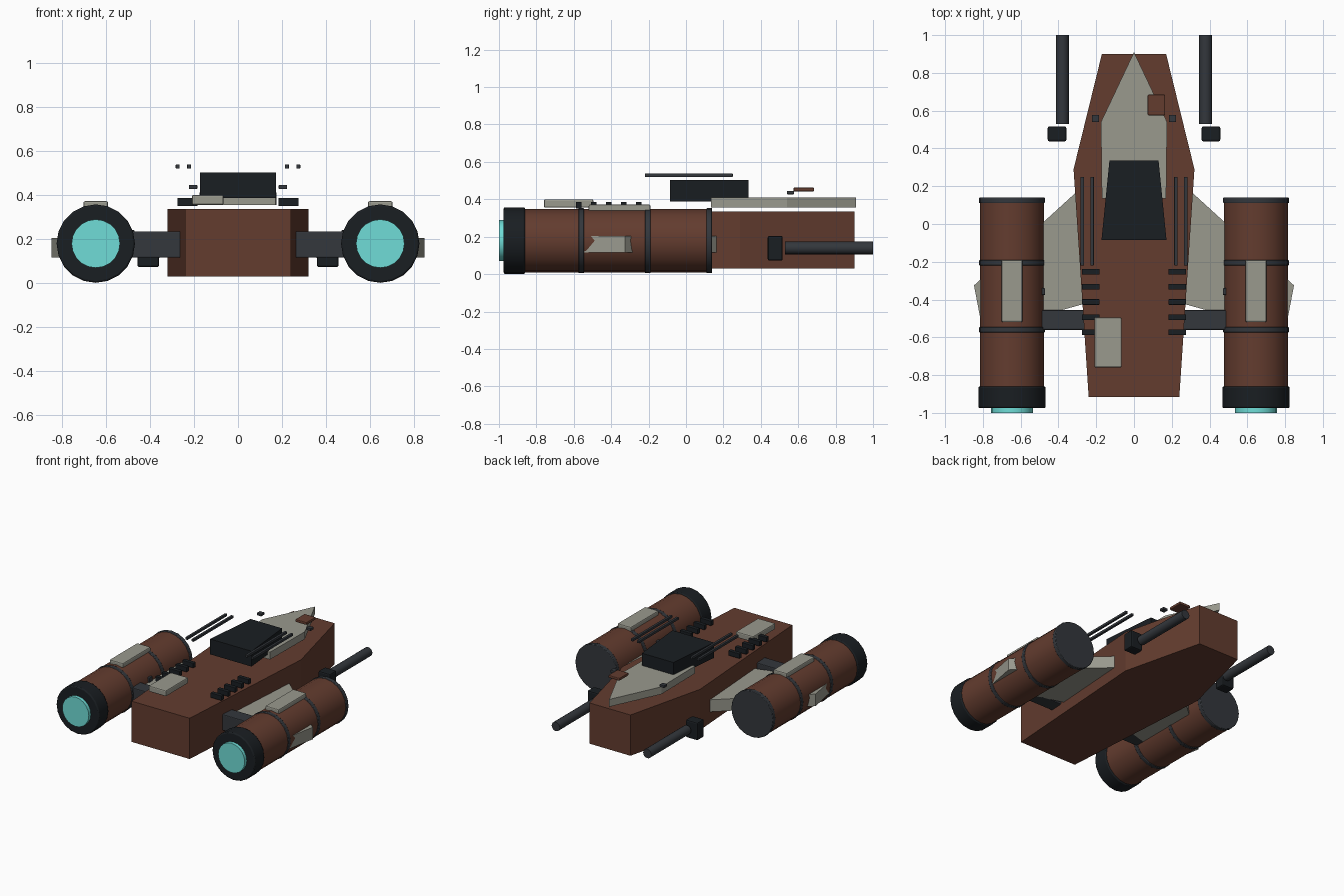
import bpy, bmesh, math

if "Cube" in bpy.data.objects:
    bpy.data.objects.remove(bpy.data.objects["Cube"])

def mat(name, c):
    m = bpy.data.materials.new(name)
    m.diffuse_color = (*c, 1)
    m.use_nodes = True
    m.node_tree.nodes["Principled BSDF"].inputs["Base Color"].default_value = m.diffuse_color
    return m

RUST = mat("rust", (0.125, 0.045, 0.028))
DARK = mat("dark", (0.010, 0.013, 0.016))
STEEL = mat("steel", (0.033, 0.038, 0.045))
PALE = mat("pale", (0.32, 0.32, 0.27))
GLOW = mat("glow", (0.16, 0.72, 0.68))

def finish(o, name, m, bevel=0):
    o.name = name
    o.data.materials.append(m)
    if bevel:
        b = o.modifiers.new("bevel", 'BEVEL')
        b.width, b.segments = bevel, 2
    return o

def box(name, m, x, y, z, bevel=0.0):
    """Box from (min, max) ranges."""
    bpy.ops.mesh.primitive_cube_add(size=1, location=[sum(r) / 2 for r in (x, y, z)])
    o = bpy.context.object
    o.scale = [abs(r[1] - r[0]) for r in (x, y, z)]
    bpy.ops.object.transform_apply(location=False, rotation=False, scale=True)
    return finish(o, name, m, bevel)

def tube(name, m, x, z, r, y0, y1, sides=20, bevel=0.0):
    """Cylinder lying along y."""
    bpy.ops.mesh.primitive_cylinder_add(vertices=sides, radius=r, depth=y1 - y0,
        location=(x, (y0 + y1) / 2, z), rotation=(math.pi / 2, 0, 0))
    o = finish(bpy.context.object, name, m, bevel)
    bpy.ops.object.shade_smooth_by_angle(angle=math.radians(35))
    return o

def slab(name, m, pts, z0, z1):
    """Plan outline extruded upwards."""
    bm = bmesh.new()
    f = bm.faces.new([bm.verts.new((x, y, z0)) for x, y in pts])
    top = bmesh.ops.extrude_face_region(bm, geom=[f])["geom"]
    bmesh.ops.translate(bm, vec=(0, 0, z1 - z0),
                        verts=[v for v in top if isinstance(v, bmesh.types.BMVert)])
    bmesh.ops.recalc_face_normals(bm, faces=bm.faces)
    me = bpy.data.meshes.new(name)
    bm.to_mesh(me)
    bm.free()
    o = bpy.data.objects.new(name, me)
    bpy.context.collection.objects.link(o)
    return finish(o, name, m)

def both(half):
    """Complete a half outline by mirroring it over x."""
    return half + [(-x, y) for x, y in reversed(half) if x]

# Hull, nose plate, canopy
slab("hull", RUST, both([(0.17, 0.9), (0.32, 0.29), (0.24, -0.915)]), 0.03, 0.335)
slab("nose_plate", PALE, both([(0, 0.91), (0.175, 0.54), (0.17, 0.135)]), 0.355, 0.41)
slab("canopy", DARK, both([(0.13, 0.335), (0.172, -0.085)]), 0.387, 0.502)

# Loose deck panels
box("rear_deck_panel", PALE, (-0.21, -0.065), (-0.76, -0.495), (0.355, 0.4), 0.008)
box("nose_patch", RUST, (0.072, 0.165), (0.575, 0.685), (0.442, 0.463), 0.006)

for s, side in ((-1, "left"), (1, "right")):
    ex, ez = s * 0.646, 0.179
    # Engine pod
    tube(side + "_engine_body", RUST, ex, ez, 0.17, -0.87, 0.13)
    for i, y in enumerate((0.125, -0.205, -0.56)):
        tube(f"{side}_engine_band_{i}", STEEL, ex, ez, 0.174, y - 0.015, y + 0.015, bevel=0.004)
    tube(side + "_nozzle", DARK, ex, ez, 0.178, -0.975, -0.86, bevel=0.008)
    tube(side + "_thruster_glow", GLOW, ex, ez, 0.11, -1.0, -0.96)
    box(side + "_engine_top_plate", PALE, (ex - 0.056, ex + 0.056), (-0.52, -0.19), (0.335, 0.372), 0.008)
    box(side + "_engine_fitting", STEEL, (s * 0.47, s * 0.49), (-0.375, -0.34), (0.205, 0.24), 0.003)

    # Wing and strut
    slab(side + "_wing", PALE, [(s * x, y) for x, y in
         ((0.26, 0.21), (0.847, -0.325), (0.8, -0.572), (0.2, -0.405))], 0.115, 0.205)
    box(side + "_strut", STEEL, (s * 0.2, s * 0.52), (-0.56, -0.455), (0.115, 0.235), 0.006)

    # Cannon
    tube(side + "_cannon_barrel", STEEL, s * 0.379, 0.14, 0.034, 0.53, 1.0, sides=16)
    box(side + "_cannon_block", DARK, (s * 0.358, s * 0.457), (0.437, 0.517), (0.072, 0.205), 0.01)

    # Deck rails, sensor stud and vents
    for i, x in enumerate((0.222, 0.274)):
        box(f"{side}_rail_{i}", STEEL, (s * x - 0.009, s * x + 0.009), (-0.22, 0.25), (0.52, 0.538), 0.002)
    box(side + "_sensor_stud", STEEL, (s * 0.185, s * 0.223), (0.54, 0.578), (0.427, 0.445), 0.003)
    for i in range(5):
        y = -0.253 - 0.08 * i
        box(f"{side}_vent_{i}", DARK, (s * 0.183, s * 0.275), (y - 0.015, y + 0.015), (0.35, 0.386), 0.003)
